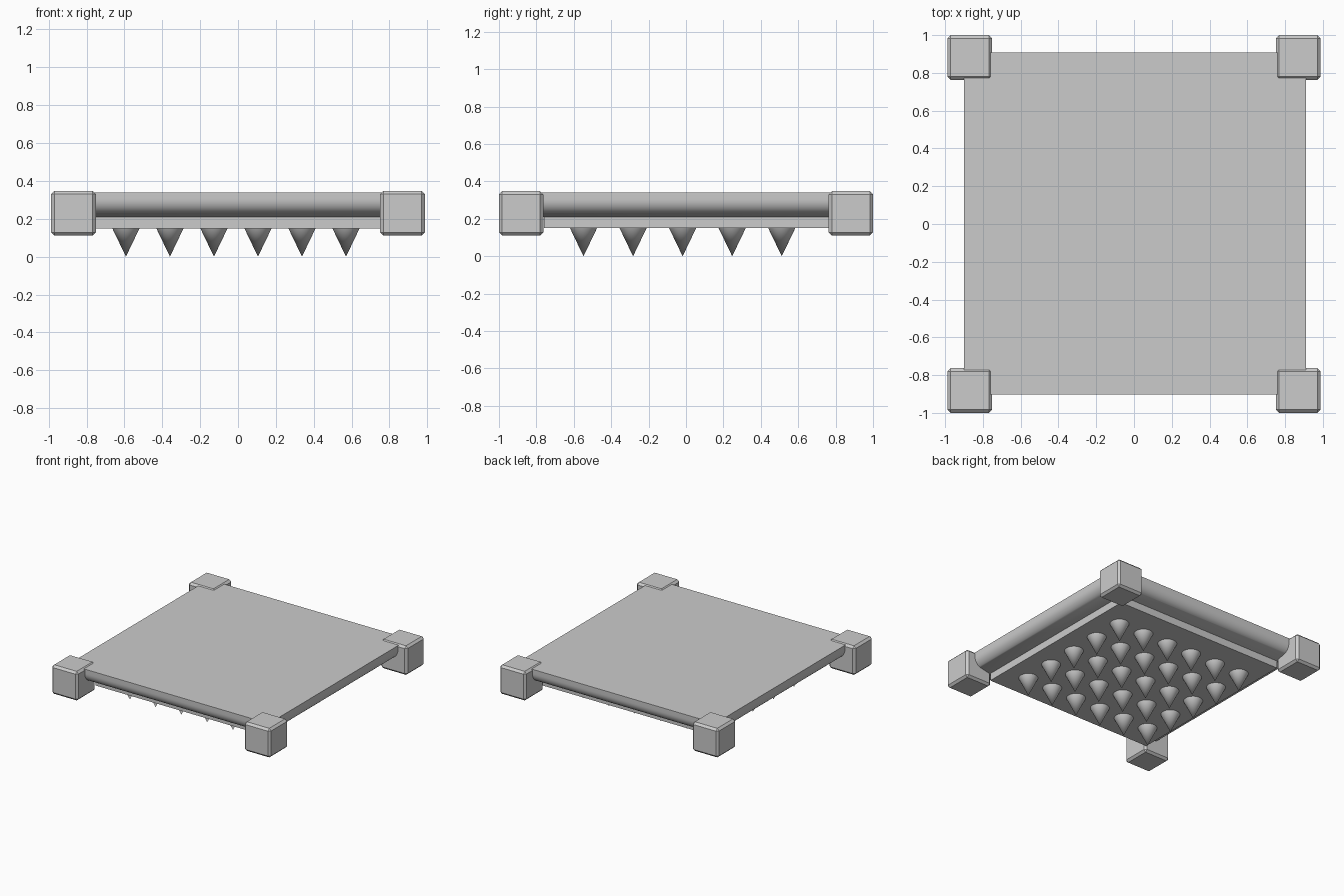
import bpy, bmesh, math

if "Cube" in bpy.data.objects:
    bpy.data.objects.remove(bpy.data.objects["Cube"])


def finish(name, bm):
    bmesh.ops.recalc_face_normals(bm, faces=bm.faces[:])
    me = bpy.data.meshes.new(name)
    bm.to_mesh(me)
    bm.free()
    ob = bpy.data.objects.new(name, me)
    bpy.context.collection.objects.link(ob)
    return ob


def smooth(ob, angle):
    bpy.ops.object.select_all(action='DESELECT')
    ob.select_set(True)
    bpy.context.view_layer.objects.active = ob
    bpy.ops.object.shade_smooth_by_angle(angle=math.radians(angle))


# Square plate: rounded rim, sloped underside and thin lower slab
profile = [(0.76, 0.15), (0.76, 0.21)]
for i in range(9):
    a = math.radians(-75 + 75 * i / 8)
    profile.append((0.835 + 0.07 * math.cos(a), 0.305 + 0.078 * math.sin(a)))
profile.append((0.905, 0.34))
bm = bmesh.new()
rings = [[bm.verts.new((sx * r + 0.005, sy * r + 0.002, z))
          for sx, sy in ((-1, -1), (1, -1), (1, 1), (-1, 1))]
         for r, z in profile]
for low, high in zip(rings, rings[1:]):
    for i in range(4):
        j = (i + 1) % 4
        bm.faces.new((low[i], low[j], high[j], high[i]))
bm.faces.new(rings[0][::-1])
bm.faces.new(rings[-1])
smooth(finish("plate", bm), 20)

# Chamfered corner blocks
for sx, side in ((-1, "left"), (1, "right")):
    for sy, end in ((-1, "front"), (1, "back")):
        bm = bmesh.new()
        bmesh.ops.create_cube(bm, size=0.237)
        ob = finish(f"corner_block_{end}_{side}", bm)
        ob.location = (sx * 0.869, sy * 0.8815, 0.2295)
        bev = ob.modifiers.new("chamfer", 'BEVEL')
        bev.width = 0.017
        bev.segments = 1

# Grid of downward spikes
for i in range(6):
    for j in range(5):
        bm = bmesh.new()
        bmesh.ops.create_cone(bm, cap_ends=True, segments=32,
                              radius1=0, radius2=0.073, depth=0.152)
        bmesh.ops.remove_doubles(bm, verts=bm.verts[:], dist=1e-5)
        ob = finish(f"spike_{i + 1}_{j + 1}", bm)
        ob.location = (-0.592 + i * 0.2325, -0.548 + j * 0.265, 0.076)
        smooth(ob, 40)
